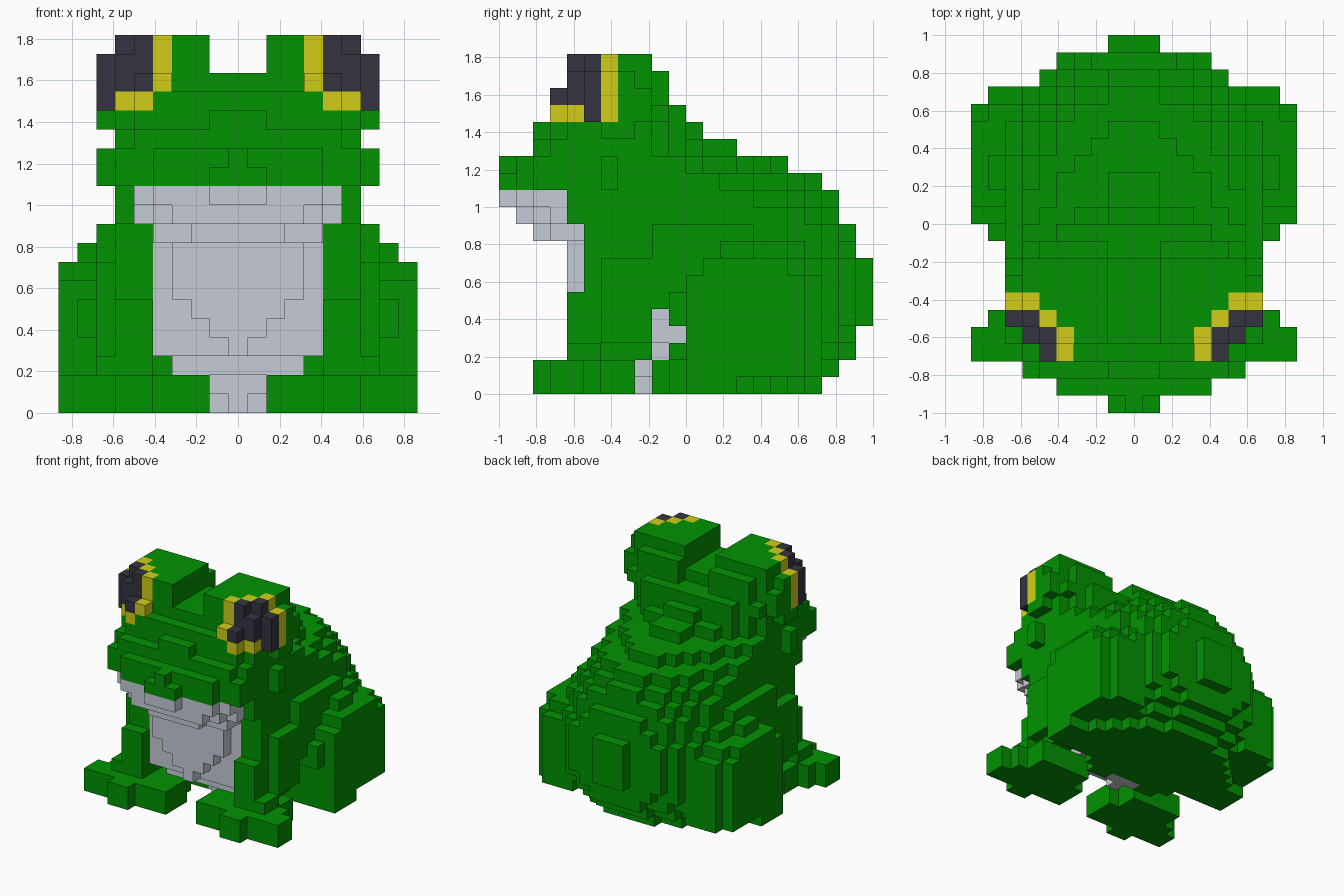
import bpy, bmesh
from mathutils import Vector

if "Cube" in bpy.data.objects:
    bpy.data.objects.remove(bpy.data.objects["Cube"], do_unlink=True)

V = 2 / 22          # edge of one block
cells = {}          # (i, j, k) -> part name; later parts replace earlier ones


def material(name, rgb):
    m = bpy.data.materials.new(name)
    m.use_nodes = True
    m.diffuse_color = (*rgb, 1)
    m.node_tree.nodes["Principled BSDF"].inputs["Base Color"].default_value = (*rgb, 1)
    return m


green = material("leaf green", (0.0005, 0.29, 0.0005))
grey = material("pale grey", (0.56, 0.595, 0.67))
yellow = material("mustard yellow", (0.65, 0.615, 0.009))
dark = material("charcoal", (0.034, 0.034, 0.051))


def box(part, x, y, z):
    """Fill a block range (inclusive) and its mirror image."""
    for i in range(x[0], x[1] + 1):
        for j in range(y[0], y[1] + 1):
            for k in range(z[0], z[1] + 1):
                cells[(i, j, k)] = cells[(-i, j, k)] = part


def layer(part, k, start, back, halves):
    """Flat layer; half widths run from the back forward, the last one repeats."""
    for n in range(back - start + 1):
        box(part, (0, halves[min(n, len(halves) - 1)]), (back - n, back - n), (k, k))


# Body: rounded layers from the ground up
layer("body", 0, 11, 18, (2, 4, 5, 6, 7))
layer("body", 1, 11, 19, (2, 4, 5, 6, 7))
layer("body", 2, 11, 20, (2, 4, 5, 6, 7))
layer("body", 3, 11, 20, (3, 5, 6, 7))
layer("body", 4, 10, 21, (1, 4, 5, 6, 7))
for level in (5, 6, 7):
    layer("body", level, 6, 21, (1, 4, 5, 6, 7))
layer("body", 8, 6, 20, (3, 4, 5, 6))
layer("body", 9, 6, 20, (2, 4, 5, 5, 6))
layer("body", 10, 5, 19, (3, 4, 5, 6))
layer("body", 11, 4, 19, (1, 3, 4, 5, 5, 6))
layer("body", 12, 4, 18, (1, 3, 4, 4, 5, 5, 6))
layer("body", 13, 4, 16, (1, 2, 3, 4, 4, 5, 6))
box("body", (0, 3), (9, 9), (0, 1))
box("body", (0, 4), (10, 10), (0, 1))
box("body", (0, 5), (10, 10), (2, 2))

# Head: snout, brow and crown
box("head", (0, 1), (0, 0), (12, 12))
box("head", (0, 0), (0, 0), (13, 13))
box("head", (0, 4), (1, 1), (12, 13))
box("head", (0, 6), (2, 6), (12, 13))
box("head", (7, 7), (6, 6), (12, 13))
box("head", (0, 5), (2, 2), (14, 14))
layer("head", 14, 3, 13, (1, 1, 3, 4, 5, 6))
box("head", (0, 1), (2, 2), (15, 15))
box("head", (0, 5), (3, 3), (15, 15))
layer("head", 15, 4, 11, (1, 4, 5, 6))
box("head", (7, 7), (6, 7), (15, 15))
box("head", (0, 1), (3, 10), (16, 16))
box("head", (0, 1), (4, 8), (17, 17))

# Eye mounds
box("eye_mounds", (2, 4), (3, 10), (16, 16))
box("eye_mounds", (5, 6), (5, 9), (16, 16))
box("eye_mounds", (7, 7), (6, 8), (16, 17))
box("eye_mounds", (2, 3), (4, 9), (17, 18))
box("eye_mounds", (4, 5), (5, 9), (17, 18))
box("eye_mounds", (6, 6), (6, 8), (17, 18))
box("eye_mounds", (7, 7), (6, 7), (18, 18))
box("eye_mounds", (2, 5), (4, 8), (19, 19))
box("eye_mounds", (6, 6), (6, 8), (19, 19))

# Eye rims
box("eye_rims", (5, 5), (3, 3), (16, 16))
box("eye_rims", (5, 6), (4, 4), (16, 16))
box("eye_rims", (4, 4), (3, 3), (17, 17))
box("eye_rims", (4, 4), (4, 4), (17, 19))
box("eye_rims", (5, 5), (5, 5), (17, 19))
box("eye_rims", (6, 6), (6, 6), (16, 19))
box("eye_rims", (7, 7), (6, 6), (16, 18))

# Pupils
box("pupils", (7, 7), (5, 5), (16, 18))
box("pupils", (5, 5), (3, 3), (17, 17))
box("pupils", (5, 6), (4, 4), (17, 18))
box("pupils", (5, 5), (4, 4), (19, 19))
box("pupils", (6, 6), (5, 5), (17, 19))

# Lower jaw and throat
box("throat", (0, 1), (0, 0), (11, 11))
box("throat", (0, 4), (1, 1), (11, 11))
box("throat", (0, 5), (2, 3), (11, 11))
box("throat", (0, 3), (1, 1), (10, 10))
box("throat", (0, 4), (2, 2), (10, 10))
box("throat", (0, 5), (3, 4), (10, 10))
box("throat", (0, 2), (2, 2), (9, 9))
box("throat", (0, 4), (3, 4), (9, 9))

# Belly: bulge narrowing toward the ground
box("belly", (0, 4), (5, 5), (3, 9))
box("belly", (0, 4), (6, 9), (3, 4))
box("belly", (0, 4), (10, 10), (3, 3))
box("belly", (0, 3), (6, 9), (2, 2))
box("belly", (0, 1), (8, 8), (1, 1))
box("belly", (0, 0), (8, 8), (0, 0))
box("belly", (0, 1), (9, 9), (0, 0))
box("belly", (0, 3), (4, 4), (6, 8))
for half, k in ((2, 5), (1, 4), (0, 3)):
    box("belly", (0, half), (4, 4), (k, k))

# Front legs and shoulders
box("front_legs", (5, 6), (4, 8), (2, 5))
box("front_legs", (5, 6), (5, 8), (6, 9))
box("front_legs", (7, 7), (4, 5), (2, 2))
box("front_legs", (7, 7), (6, 8), (3, 7))
box("front_legs", (6, 6), (4, 4), (10, 11))

# Front feet with spread toes
box("front_feet", (5, 6), (2, 2), (0, 1))
box("front_feet", (2, 9), (3, 4), (0, 1))
box("front_feet", (2, 8), (5, 5), (0, 1))
box("front_feet", (3, 7), (6, 7), (0, 1))

# Hind legs: thigh, knee and hip
box("hind_legs", (6, 9), (11, 13), (0, 6))
box("hind_legs", (6, 9), (14, 17), (1, 6))
box("hind_legs", (6, 9), (12, 16), (7, 7))
box("hind_legs", (6, 8), (10, 10), (4, 5))
box("hind_legs", (6, 8), (18, 18), (1, 6))
box("hind_legs", (6, 8), (17, 17), (7, 7))
box("hind_legs", (8, 8), (13, 14), (8, 8))
box("hind_legs", (6, 7), (9, 16), (8, 8))
box("hind_legs", (6, 7), (9, 14), (9, 9))

# Build each part from its exposed block faces only
COLOURS = {"body": green, "head": green, "eye_mounds": green, "eye_rims": yellow,
           "pupils": dark, "throat": grey, "belly": grey, "front_legs": green,
           "front_feet": green, "hind_legs": green}
for part, mat in COLOURS.items():
    bm = bmesh.new()
    verts = {}
    for cell, owner in cells.items():
        if owner != part:
            continue
        for axis in range(3):
            for side in (0, 1):
                near = list(cell)
                near[axis] += 2 * side - 1
                if tuple(near) in cells:
                    continue
                u, w = (axis + 1) % 3, (axis + 2) % 3
                ring = []
                for a, b in ((0, 0), (1, 0), (1, 1), (0, 1)):
                    p = list(cell)
                    p[axis] += side
                    p[u] += a
                    p[w] += b
                    p = tuple(p)
                    if p not in verts:
                        verts[p] = bm.verts.new(Vector((p[0] - 0.5, p[1] - 11, p[2])) * V)
                    ring.append(verts[p])
                bm.faces.new(ring if side else ring[::-1])
    mesh = bpy.data.meshes.new(part)
    bm.to_mesh(mesh)
    bm.free()
    mesh.materials.append(mat)
    bpy.context.collection.objects.link(bpy.data.objects.new(part, mesh))
